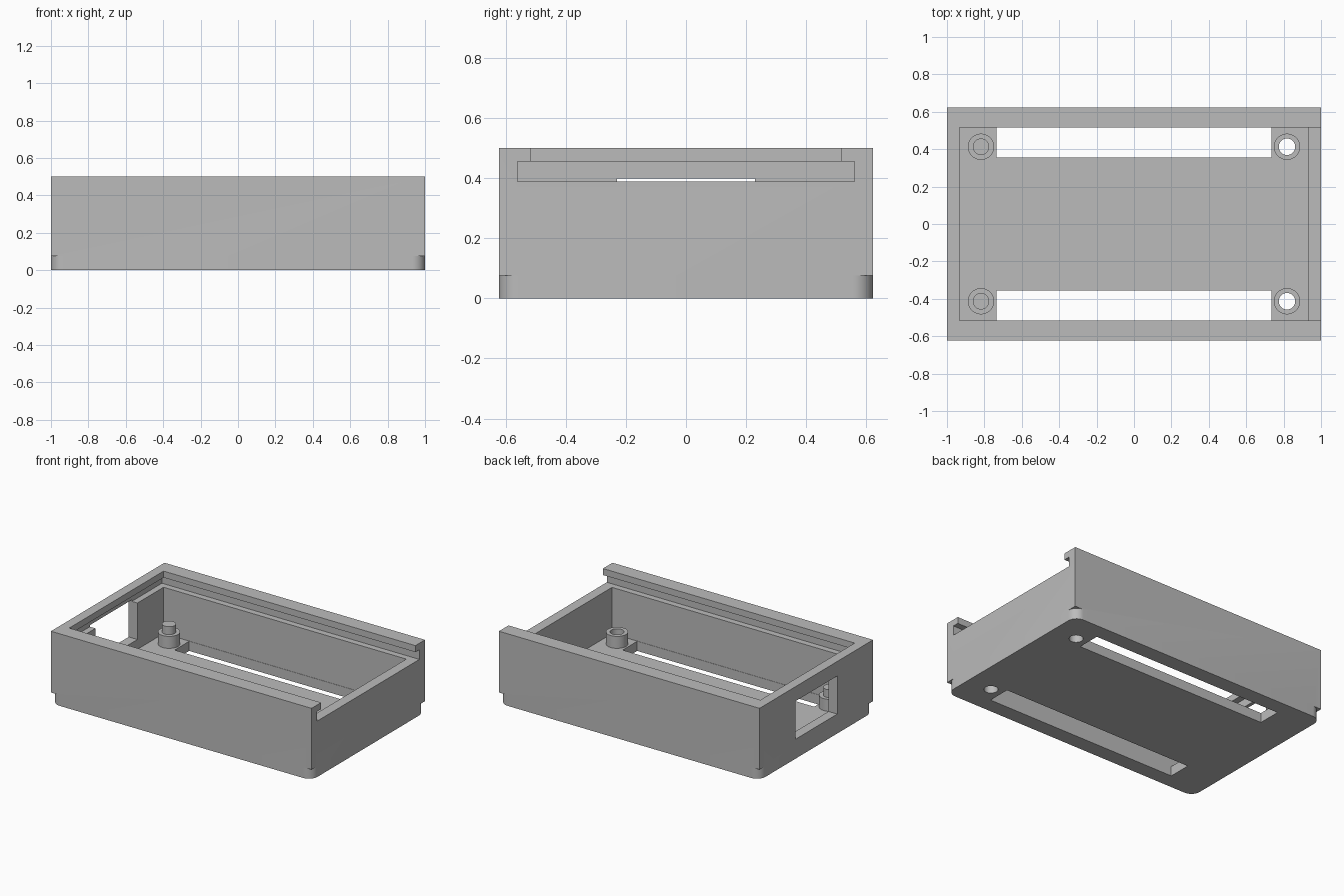
import bpy, bmesh
from math import sin, cos, pi, radians
from mathutils import Vector

cube = bpy.data.objects.get("Cube")
if cube:
    bpy.data.objects.remove(cube, do_unlink=True)

# Overall sizes
HALF_X, HALF_Y, HEIGHT = 1.0, 0.622, 0.5
IN_X, IN_Y, FLOOR = 0.933, 0.517, 0.067
LEDGE, LIP, GROOVE = 0.388, 0.455, 0.043
CORNER_R, STEP = 0.067, 0.075
POST_X, POST_Y, POST_R, PIN_R = 0.818, 0.413, 0.07, 0.044
POST_TOP, PIN_TOP = 0.15, 0.205

grey = bpy.data.materials.new("plain_grey")
grey.use_nodes = True
grey.diffuse_color = (0.5, 0.5, 0.5, 1)
grey.node_tree.nodes["Principled BSDF"].inputs["Base Color"].default_value = (0.5, 0.5, 0.5, 1)


def finish(name, bm):
    bmesh.ops.recalc_face_normals(bm, faces=bm.faces)
    mesh = bpy.data.meshes.new(name)
    bm.to_mesh(mesh)
    bm.free()
    mesh.materials.append(grey)
    obj = bpy.data.objects.new(name, mesh)
    bpy.context.collection.objects.link(obj)
    return obj


def prism(name, outline, z0, z1):
    bm = bmesh.new()
    face = bm.faces.new([bm.verts.new((x, y, z0)) for x, y in outline])
    top = bmesh.ops.extrude_face_region(bm, geom=[face])["geom"]
    moved = [v for v in top if isinstance(v, bmesh.types.BMVert)]
    bmesh.ops.translate(bm, verts=moved, vec=(0, 0, z1 - z0))
    return finish(name, bm)


def box(name, x0, x1, y0, y1, z0, z1):
    return prism(name, [(x0, y0), (x1, y0), (x1, y1), (x0, y1)], z0, z1)


def circle(x, y, r, n=48):
    return [(x + r * cos(2 * pi * i / n), y + r * sin(2 * pi * i / n)) for i in range(n)]


def lathe(name, profile, x, y):
    bm = bmesh.new()
    verts = [bm.verts.new((r, 0, z)) for r, z in profile]
    edges = [bm.edges.new(pair) for pair in zip(verts, verts[1:])]
    bmesh.ops.spin(bm, geom=verts + edges, cent=(0, 0, 0), axis=(0, 0, 1),
                   angle=2 * pi, steps=48, use_duplicate=False)
    bmesh.ops.remove_doubles(bm, verts=bm.verts, dist=0.0005)
    bmesh.ops.translate(bm, verts=bm.verts, vec=Vector((x, y, 0)))
    return finish(name, bm)


def cut(target, cutter):
    cutter.hide_render = True
    mod = target.modifiers.new("cut", 'BOOLEAN')
    mod.operation, mod.solver, mod.object = 'DIFFERENCE', 'EXACT', cutter
    bpy.context.view_layer.objects.active = target
    bpy.ops.object.modifier_apply(modifier=mod.name)
    bpy.data.objects.remove(cutter, do_unlink=True)


# Case: solid block hollowed out, with a lid groove open at the +x end
case = box("case_shell", -HALF_X, HALF_X, -HALF_Y, HALF_Y, 0, HEIGHT)
cut(case, box("cavity", -IN_X, IN_X - 0.003, -IN_Y, IN_Y, FLOOR, 0.42))
cut(case, box("lid_groove", -IN_X - GROOVE, 1.2, -IN_Y - GROOVE, IN_Y + GROOVE, LEDGE, LIP))
cut(case, box("lid_opening", -IN_X, 1.2, -IN_Y, IN_Y, 0.42, 0.7))

# Window in the -x end wall
cut(case, box("end_window", -1.2, -0.9, -0.23, 0.23, 0.135, 0.399))

# Floor slots, pin holes and rounded lower corners
for sy in (-1, 1):
    y0, y1 = sorted((sy * 0.355, sy * 0.515))
    cut(case, box("floor_slot", -0.735, 0.735, y0, y1, -0.1, 0.1))
    cut(case, prism("floor_hole", circle(POST_X, sy * POST_Y, PIN_R), -0.1, 0.1))
    for sx in (-1, 1):
        cx, cy = HALF_X - CORNER_R, HALF_Y - CORNER_R
        arc = [(cx + CORNER_R * sin(a), cy + CORNER_R * cos(a))
               for a in [pi / 2 * i / 12 for i in range(13)]]
        outline = arc + [(1.2, cy), (1.2, 0.8), (cx, 0.8)]
        cut(case, prism("corner", [(sx * x, sy * y) for x, y in outline], -0.1, STEP))

# Board posts: pins at the -x end, hollow posts at the +x end
parts = [case]
for side, sy in (("front", -1), ("back", 1)):
    parts.append(lathe(side + "_pin_post",
                       [(POST_R, FLOOR), (POST_R, POST_TOP), (PIN_R, POST_TOP),
                        (PIN_R, PIN_TOP), (0, PIN_TOP)], -POST_X, sy * POST_Y))
    parts.append(lathe(side + "_hollow_post",
                       [(POST_R, FLOOR), (POST_R, POST_TOP), (PIN_R, POST_TOP),
                        (PIN_R, FLOOR)], POST_X, sy * POST_Y))

# Smooth the round surfaces and keep edges sharp
bpy.ops.object.select_all(action='DESELECT')
for obj in parts:
    obj.select_set(True)
bpy.context.view_layer.objects.active = case
bpy.ops.object.shade_smooth_by_angle(angle=radians(30))
